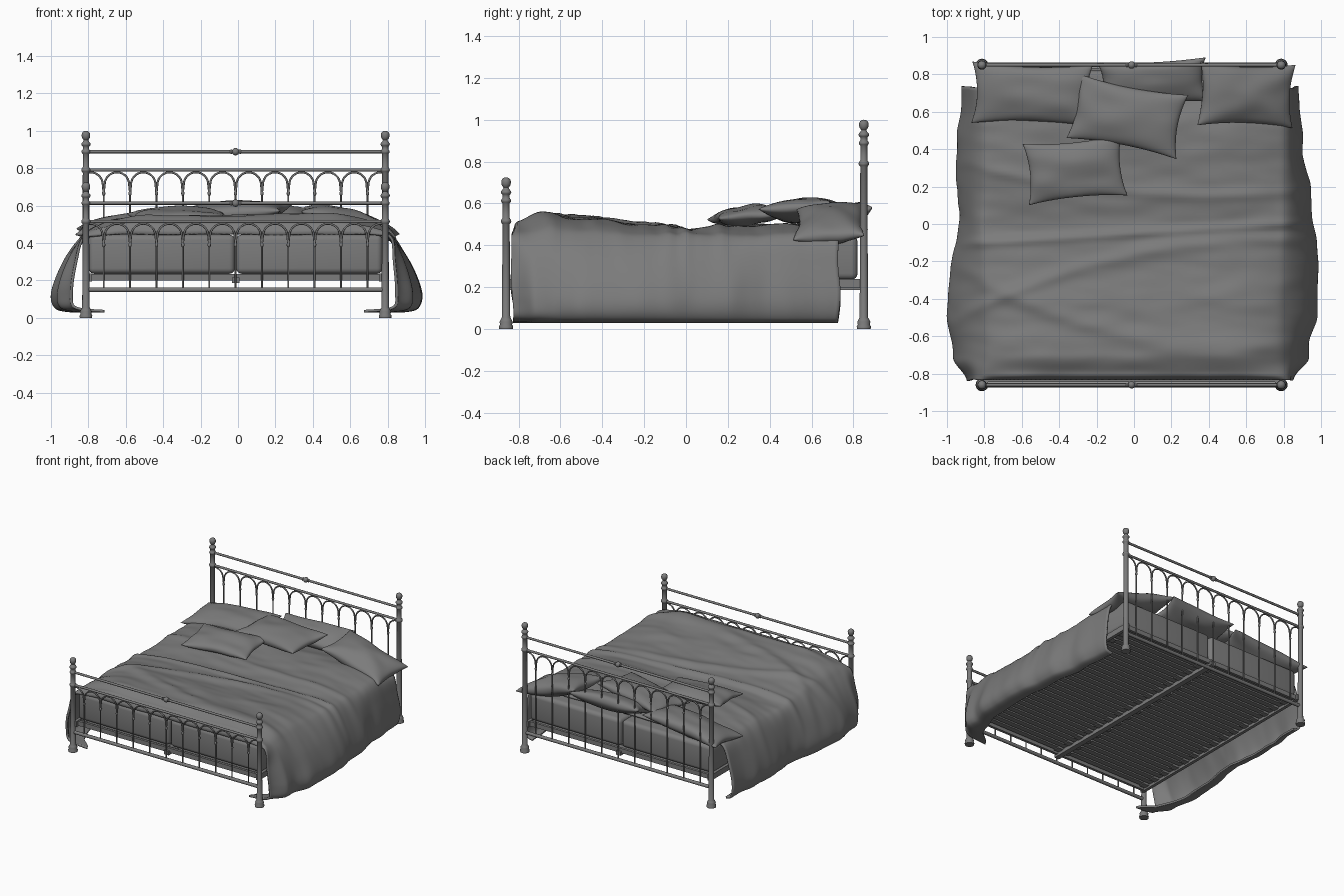
import bpy, bmesh, math
from mathutils import Vector, Euler, noise

if "Cube" in bpy.data.objects:
    bpy.data.objects.remove(bpy.data.objects["Cube"])

grey = bpy.data.materials.new("mid grey")
grey.use_nodes = True
grey.diffuse_color = (0.2, 0.2, 0.2, 1)
grey.node_tree.nodes["Principled BSDF"].inputs["Base Color"].default_value = (0.2, 0.2, 0.2, 1)

CX, HALF = -0.013, 0.8          # bed centre line and post offset
HEAD, FOOT = 0.85, -0.86        # y of the two end boards
SPACING = 0.141


def finish(ob, angle=50):
    bpy.ops.object.select_all(action="DESELECT")
    bpy.context.view_layer.objects.active = ob
    ob.select_set(True)
    if ob.type == "CURVE":
        bpy.ops.object.convert(target="MESH")
        ob = bpy.context.object
    ob.data.materials.clear()
    ob.data.materials.append(grey)
    bpy.ops.object.shade_smooth_by_angle(angle=math.radians(angle))
    return ob


def from_bmesh(name, bm, angle=50):
    bmesh.ops.recalc_face_normals(bm, faces=bm.faces)
    me = bpy.data.meshes.new(name)
    bm.to_mesh(me)
    bm.free()
    ob = bpy.data.objects.new(name, me)
    bpy.context.collection.objects.link(ob)
    return finish(ob, angle)


def tubes(name, paths, radius):
    cu = bpy.data.curves.new(name, "CURVE")
    cu.dimensions = "3D"
    cu.bevel_depth, cu.bevel_resolution, cu.use_fill_caps = radius, 2, True
    for path in paths:
        sp = cu.splines.new("POLY")
        sp.points.add(len(path) - 1)
        for p, co in zip(sp.points, path):
            p.co = (*co, 1)
    ob = bpy.data.objects.new(name, cu)
    bpy.context.collection.objects.link(ob)
    return finish(ob)


def lathe(name, profile, x, y, n=20):
    bm = bmesh.new()
    rings = [[bm.verts.new((x + r * math.cos(math.tau * i / n), y + r * math.sin(math.tau * i / n), z))
              for i in range(n)] for r, z in profile]
    for a, b in zip(rings, rings[1:]):
        for i in range(n):
            bm.faces.new((a[i], a[(i + 1) % n], b[(i + 1) % n], b[i]))
    bm.faces.new(rings[0])
    bm.faces.new(rings[-1])
    return from_bmesh(name, bm)


def boxes(name, items, bevel=0.0):
    bm = bmesh.new()
    for lo, hi in items:
        lo, hi = Vector(lo), Vector(hi)
        new = bmesh.ops.create_cube(bm, size=1)["verts"]
        for v in new:
            v.co = (lo + hi) / 2 + v.co * (hi - lo)
    if bevel:
        bmesh.ops.bevel(bm, geom=bm.edges[:], offset=bevel, segments=4, profile=0.5, affect="EDGES")
    return from_bmesh(name, bm)


def balls(name, spots, r, stretch=(1, 1, 1)):
    bm = bmesh.new()
    for s in spots:
        new = bmesh.ops.create_uvsphere(bm, u_segments=12, v_segments=8, radius=r)["verts"]
        for v in new:
            v.co = Vector(s) + v.co * Vector(stretch)
    return from_bmesh(name, bm)


def bump(z, r, h):
    return [(0.017 + (r - 0.017) * math.sin(math.pi * k / 6), z + h * (k / 6 - 0.5)) for k in range(7)]


# End boards: turned posts, rails, bars and arches
def end_board(label, y, top, bottom_rail):
    upper, lower = top - 0.112, top - 0.21
    knob = lower - 0.125
    foot = [(0.033, 0), (0.034, 0.012), (0.029, 0.02), (0.031, 0.034), (0.026, 0.045), (0.02, 0.055)]
    finial = [(0.012, top - 0.05)] + [
        (0.012 + 0.011 * math.sin(math.pi * k / 8) if k < 5 else 0.023 * math.sin(math.pi * k / 8) + 0.0005,
         top - 0.023 - 0.023 * math.cos(math.pi * k / 8)) for k in range(1, 9)]
    profile = foot + bump(lower, 0.025, 0.03) + bump(upper, 0.024, 0.025) + bump(top - 0.072, 0.025, 0.026) + finial
    for side, s in (("left", 1), ("right", -1)):
        lathe(f"{label}_{side}_post", profile, CX + s * HALF, y)
    x0, x1 = CX - HALF, CX + HALF
    tubes(label + "_top_rail", [[(x0, y, upper), (x1, y, upper)]], 0.009)
    tubes(label + "_arch_rail", [[(x0, y, lower), (x1, y, lower)]], 0.009)
    tubes(label + "_bottom_rail", [[(x0, y, bottom_rail), (x1, y, bottom_rail)]], 0.013)
    balls(label + "_rail_knob", [(CX, y, upper)], 0.02)
    balls(label + "_rail_collars", [(CX + d, y, upper) for d in (-0.024, 0.024)], 0.013, (0.6, 1, 1))
    bars = [CX + (i - 5) * SPACING for i in range(11)]
    tubes(label + "_bars", [[(x, y, bottom_rail), (x, y, knob)] for x in bars], 0.005)
    balls(label + "_bar_knobs", [(x, y, knob) for x in bars], 0.009, (1, 1, 1.5))
    arches = []
    for i in range(12):
        mid, rad = CX + (i - 5.5) * SPACING, SPACING / 2 - 0.005
        spring = lower - 0.012 - rad
        pts = [(mid + rad * math.cos(math.pi * k / 14), y, spring + rad * math.sin(math.pi * k / 14))
               for k in range(15)]
        pts = [(mid + SPACING / 2, y, knob)] + pts + [(mid - SPACING / 2, y, knob)]
        arches.append([p for p in pts if x0 <= p[0] <= x1])
    tubes(label + "_arches", arches, 0.0055)


end_board("headboard", HEAD, 1.0, 0.15)
end_board("footboard", FOOT, 0.725, 0.15)

# Bed base: side rails, centre beam, slats and slat holders
boxes("side_rails", [((CX + s * 0.78 - 0.012, FOOT, 0.195), (CX + s * 0.78 + 0.012, HEAD, 0.238)) for s in (-1, 1)])
boxes("centre_beam", [((CX - 0.02, FOOT, 0.185), (CX + 0.02, HEAD, 0.215))])
boxes("end_beams", [((CX - 0.78, y - 0.01, 0.2), (CX + 0.78, y + 0.01, 0.235)) for y in (-0.835, 0.825)])
slat_y = [-0.79 + i * 0.0545 for i in range(30)]
boxes("slats", [((CX - 0.77, y - 0.02, 0.216), (CX + 0.77, y + 0.02, 0.228)) for y in slat_y])
boxes("slat_holders", [((CX + x - 0.025, y - 0.023, 0.208), (CX + x + 0.025, y + 0.023, 0.231))
                       for y in slat_y[::2] for x in (-0.745, -0.04, 0.04, 0.745)])

# Twin mattresses
boxes("mattresses", [((CX - 0.785, -0.825, 0.235), (CX - 0.004, 0.82, 0.445)),
                     ((CX + 0.004, -0.825, 0.235), (CX + 0.785, 0.82, 0.445))], 0.03)


def lerp_table(table, t):
    for (a, p), (b, q) in zip(table, table[1:]):
        if t <= b:
            k = max(0, (t - a) / (b - a))
            return p + (q - p) * k * k * (3 - 2 * k)
    return table[-1][1]


def spline(pts, t):
    f = min(max(t, 0), 0.9999) * (len(pts) - 1)
    i = int(f)
    k = f - i
    a, b, c, d = (Vector(pts[min(max(j, 0), len(pts) - 1)]) for j in (i - 1, i, i + 1, i + 2))
    return 0.5 * (2 * b + (c - a) * k + (2 * a - 5 * b + 4 * c - d) * k * k + (3 * b - a - 3 * c + d) * k ** 3)


# Draped duvet: cross-sections swept from foot to head, with folds
CREST = [(-0.84, 0.445), (-0.81, 0.51), (-0.7, 0.55), (-0.45, 0.525), (-0.2, 0.5), (0, 0.475), (0.15, 0.49), (0.5, 0.5), (0.73, 0.47)]
REACH = {1: [(-0.84, 0.86), (-0.72, 0.94), (-0.4, 0.99), (-0.2, 0.99), (0.2, 0.95), (0.4, 0.91), (0.73, 0.89)],
         -1: [(-0.84, 0.9), (-0.72, 0.96), (-0.5, 0.995), (-0.25, 0.98), (0, 0.935), (0.3, 0.95), (0.73, 0.92)]}


def duvet_point(u, y):
    s = 1 if u >= 0 else -1
    crest, reach = lerp_table(CREST, y), lerp_table(REACH[s], y)
    tuck = lerp_table([(-0.84, 0.14), (-0.6, 0.07), (0.73, 0.03)], y)
    shoulder = crest * 0.55 + 0.43 * 0.45
    pts = [(0, crest), (0.3, crest), (0.55, crest - 0.003), (0.74, shoulder), (0.83, 0.425),
           (0.4 * 0.83 + 0.6 * reach, 0.3), (reach, 0.14), (reach - 0.02, 0.05), (reach - 0.04 - tuck, 0.028)]
    p = spline(pts, abs(u))
    x, z = s * p.x, p.y
    drop = min(max((0.45 - z) / 0.35, 0), 1)
    # soft folds on top, hanging folds down the sides
    n = noise.noise(Vector((x * 1.6 + 3, y * 7 + x * 2, 0.5)))
    z += (1 - drop) * (0.012 * n + 0.006 * noise.noise(Vector((x * 5, y * 14, 2))))
    for y0, slope, bow, width, height in ((-0.05, 0.06, 0.0, 0.025, 0.018), (-0.16, 0.22, -0.15, 0.04, 0.014),
                                          (-0.6, -0.2, 0.2, 0.05, 0.012), (0.17, -0.08, 0.1, 0.03, 0.01)):
        d = (y - y0 - slope * x - bow * x * x) / width
        z += (1 - drop) * height * math.exp(-d * d)
    x += s * drop * (0.012 * noise.noise(Vector((s * 4, y * 9 + z, z * 1.5))) - 0.004)
    y += drop * 0.02 * noise.noise(Vector((s, y * 2, z * 6)))
    return (x - 0.004, y, max(z, 0.022))


bm = bmesh.new()
COLS, ROWS = 150, 100
grid = [[bm.verts.new(duvet_point(2 * i / COLS - 1, -0.835 + 1.565 * (j / ROWS) ** 1.15)) for i in range(COLS + 1)]
        for j in range(ROWS + 1)]
for a, b in zip(grid, grid[1:]):
    for i in range(COLS):
        bm.faces.new((a[i], a[i + 1], b[i + 1], b[i]))
duvet = from_bmesh("duvet", bm, 80)
solid = duvet.modifiers.new("thickness", "SOLIDIFY")
solid.thickness, solid.offset = 0.014, -1


# Pillows: puffed grids with pinched corners
def pillow(name, centre, half, puff, rot, n=24):
    bm = bmesh.new()
    turn = Euler(rot).to_matrix()
    for side in (1, -1):
        g = []
        for j in range(n + 1):
            row = []
            for i in range(n + 1):
                u, v = (math.sin(math.pi / 2 * (2 * k / n - 1)) for k in (i, j))
                z = side * puff * max((1 - u * u) * (1 - v * v), 0) ** 0.42
                z += 0.012 * noise.noise(Vector((u * 1.5 + centre[0] * 9, v * 1.5, 1)))
                p = Vector((half[0] * u * (1 - 0.09 * (1 - v * v)), half[1] * v * (1 - 0.12 * (1 - u * u)), z))
                row.append(bm.verts.new(Vector(centre) + turn @ p))
            g.append(row)
        for a, b in zip(g, g[1:]):
            for i in range(n):
                bm.faces.new((a[i], a[i + 1], b[i + 1], b[i]))
    bmesh.ops.remove_doubles(bm, verts=bm.verts, dist=0.0005)
    return from_bmesh(name, bm, 75)


pillow("right_sleeping_pillow", (-0.545, 0.695, 0.5), (0.325, 0.165), 0.065, (0.12, -0.12, -0.03))
pillow("left_sleeping_pillow", (0.6, 0.69, 0.505), (0.265, 0.17), 0.07, (0.08, 0.28, -0.03))
pillow("back_cushion", (0.1, 0.76, 0.535), (0.29, 0.125), 0.06, (0.35, 0, 0.05))
pillow("middle_cushion", (-0.035, 0.575, 0.565), (0.3, 0.175), 0.06, (0.08, -0.06, -0.19))
pillow("front_cushion", (-0.315, 0.29, 0.54), (0.265, 0.165), 0.05, (0.1, 0, 0.1))
